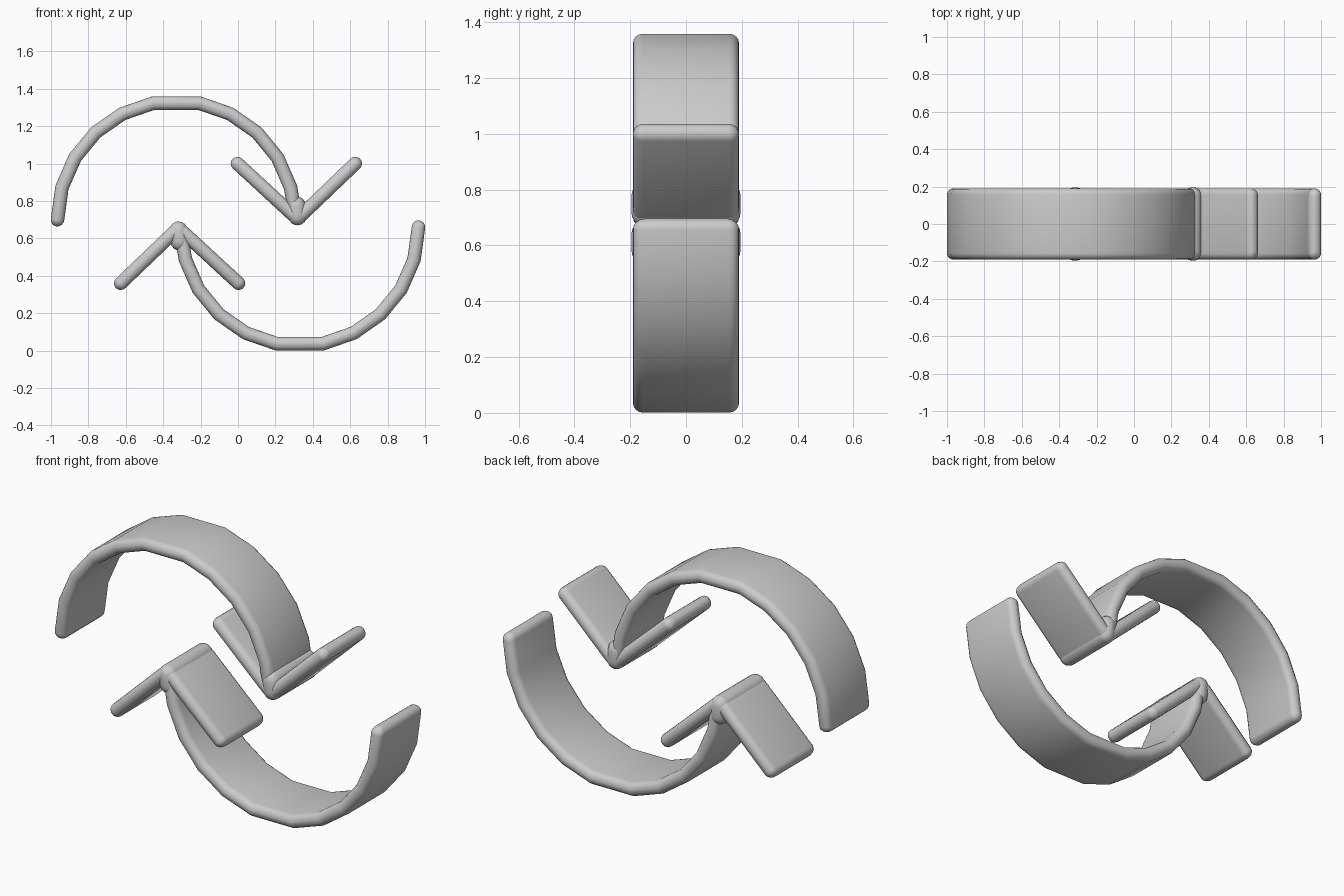
import bpy, bmesh
from math import sin, cos, pi, radians, sqrt
from mathutils import Vector, Matrix

cube = bpy.data.objects.get("Cube")
if cube:
    bpy.data.objects.remove(cube, do_unlink=True)

HEIGHT = 1.36       # total height, also the pivot for the half-turn copy
HALF_WIDTH = 0.19   # ribbon half width along y
HALF_THICK = 0.036

grey = bpy.data.materials.new("plain grey")
grey.use_nodes = True
grey.diffuse_color = (0.6, 0.6, 0.6, 1)
grey.node_tree.nodes["Principled BSDF"].inputs["Base Color"].default_value = (0.6, 0.6, 0.6, 1)


def section(half_t, half_w, steps=5):
    """Rounded rectangle as (thickness, width) pairs."""
    r = half_t * 0.95
    pts = []
    for q, (st, sw) in enumerate([(1, 1), (-1, 1), (-1, -1), (1, -1)]):
        for i in range(steps):
            a = pi / 2 * (q + i / (steps - 1))
            pts.append((st * (half_t - r) + r * cos(a), sw * (half_w - r) + r * sin(a)))
    return pts


def ribbon(name, path, half_t=HALF_THICK, half_w=HALF_WIDTH):
    """Sweep a rounded bar along an xz path, with rounded end caps."""
    pts = [Vector((x, 0, z)) for x, z in path]
    dirs = [(b - a).normalized() for a, b in zip(pts, pts[1:])]
    stations = []
    # Cap profile: thickness and width shrink towards each end
    cap = [(sin(a), cos(a)) for a in (radians(d) for d in (85, 65, 45, 22))]
    for out, shrink in cap:
        stations.append((pts[0] - dirs[0] * half_t * out, dirs[0], 1, shrink))
    for i, p in enumerate(pts):
        d0, d1 = dirs[max(i - 1, 0)], dirs[min(i, len(dirs) - 1)]
        t = (d0 + d1).normalized()
        stations.append((p, t, 1 / t.dot(d0), 1))
    for out, shrink in reversed(cap):
        stations.append((pts[-1] + dirs[-1] * half_t * out, dirs[-1], 1, shrink))

    bm = bmesh.new()
    rings = []
    for p, t, miter, shrink in stations:
        n = Vector((-t.z, 0, t.x)) * miter
        sec = section(half_t * shrink, half_w - 0.045 * (1 - shrink))
        rings.append([bm.verts.new(p + n * u + Vector((0, v, 0))) for u, v in sec])
    for a, b in zip(rings, rings[1:]):
        for i in range(len(a)):
            j = (i + 1) % len(a)
            bm.faces.new((a[i], a[j], b[j], b[i]))
    bm.faces.new(rings[0])
    bm.faces.new(rings[-1])
    bmesh.ops.recalc_face_normals(bm, faces=bm.faces)
    mesh = bpy.data.meshes.new(name)
    bm.to_mesh(mesh)
    bm.free()
    mesh.materials.append(grey)
    mesh.shade_smooth()
    obj = bpy.data.objects.new(name, mesh)
    bpy.context.collection.objects.link(obj)
    return obj


# Half-circle shaft with a flat crown
step = 15.75
angles = [101.25 + step * k for k in range(5, -1, -1)] + [78.75 - step * k for k in range(5)] + [3]
arc = [(-0.33 + 0.635 * cos(radians(a)), 0.70 + 0.635 * sin(radians(a))) for a in angles]

parts = [
    ribbon("upper_arrow_shaft", arc),
    ribbon("upper_arrow_head", [(-0.003, 1.0), (0.29, 0.73), (0.318, 0.713), (0.345, 0.73), (0.627, 1.0)]),
    ribbon("upper_arrow_joint", [(0.318, 0.72), (0.312, 0.775)], 0.05, 0.196),
]

# Lower arrow: the same parts turned half way round the y axis
turn = Matrix.Translation((0, 0, HEIGHT)) @ Matrix.Rotation(pi, 4, 'Y')
for part in parts:
    copy = part.copy()
    copy.data = part.data.copy()
    copy.name = part.name.replace("upper", "lower")
    copy.data.transform(turn)
    bpy.context.collection.objects.link(copy)
